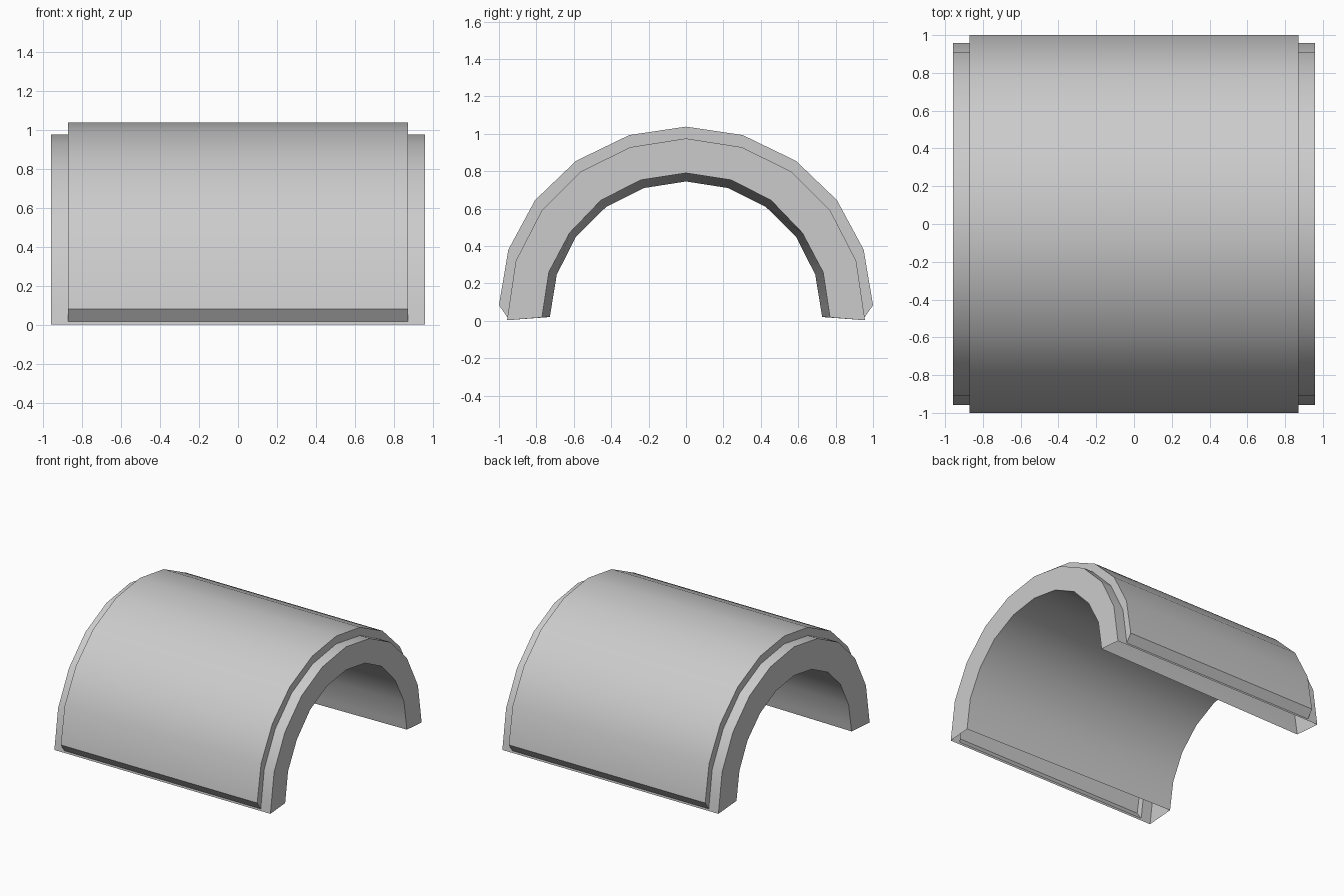
import bpy, bmesh
from mathutils import Vector

if "Cube" in bpy.data.objects:
    bpy.data.objects.remove(bpy.data.objects["Cube"])

END_X, STEP_X = 0.957, 0.87

# Half profiles (y, z) from foot to crown
RIM = [(0.957, 0.003), (0.91, 0.32), (0.772, 0.588), (0.563, 0.797), (0.30, 0.928), (0, 0.975)]
SHELL = [(1.0, 0.083), (0.95, 0.38), (0.807, 0.645), (0.588, 0.855), (0.303, 0.993), (0, 1.038)]
BORE_WIDE = [(0.77, 0.018), (0.733, 0.26), (0.622, 0.47), (0.454, 0.645), (0.24, 0.753), (0, 0.79)]
BORE_NARROW = [(0.728, 0.02), (0.691, 0.247), (0.588, 0.45), (0.428, 0.608), (0.224, 0.71), (0, 0.745)]


def split_foot(p):
    """Add two points on the lowest segment so all profiles match."""
    a, b = Vector(p[0]), Vector(p[1])
    return [p[0], tuple(a.lerp(b, 0.05)), tuple(a.lerp(b, 0.24))] + p[1:]


def arch(p):
    """Mirror a half profile into a full arch."""
    return p + [(-y, z) for y, z in reversed(p[:-1])]


rim = split_foot(RIM)
shell = rim[:2] + SHELL      # bevelled lower edge joins the rim line

# Closed chain of sections: narrow end, stepped outside, wide end, tapered bore
sections = [
    (-END_X, split_foot(BORE_NARROW)), (-END_X, rim), (-STEP_X, rim), (-STEP_X, shell),
    (STEP_X, shell), (STEP_X, rim), (END_X, rim), (END_X, split_foot(BORE_WIDE)),
]

# Stepped half-cylinder cover, hollow and open underneath
bm = bmesh.new()
rows = [[bm.verts.new((x, y, z)) for y, z in arch(p)] for x, p in sections]
for i, row in enumerate(rows):
    nxt = rows[(i + 1) % len(rows)]
    for j in range(len(row) - 1):
        bm.faces.new((row[j], nxt[j], nxt[j + 1], row[j + 1]))
bmesh.ops.remove_doubles(bm, verts=bm.verts, dist=0.0005)
bmesh.ops.recalc_face_normals(bm, faces=bm.faces)
top = max(bm.faces, key=lambda f: f.calc_center_median().z)
if top.normal.z < 0:
    bmesh.ops.reverse_faces(bm, faces=bm.faces)

mesh = bpy.data.meshes.new("arched_cover")
bm.to_mesh(mesh)
bm.free()
cover = bpy.data.objects.new("arched_cover", mesh)
bpy.context.collection.objects.link(cover)
bpy.context.view_layer.objects.active = cover
cover.select_set(True)
bpy.ops.object.shade_smooth_by_angle(angle=0.5)
